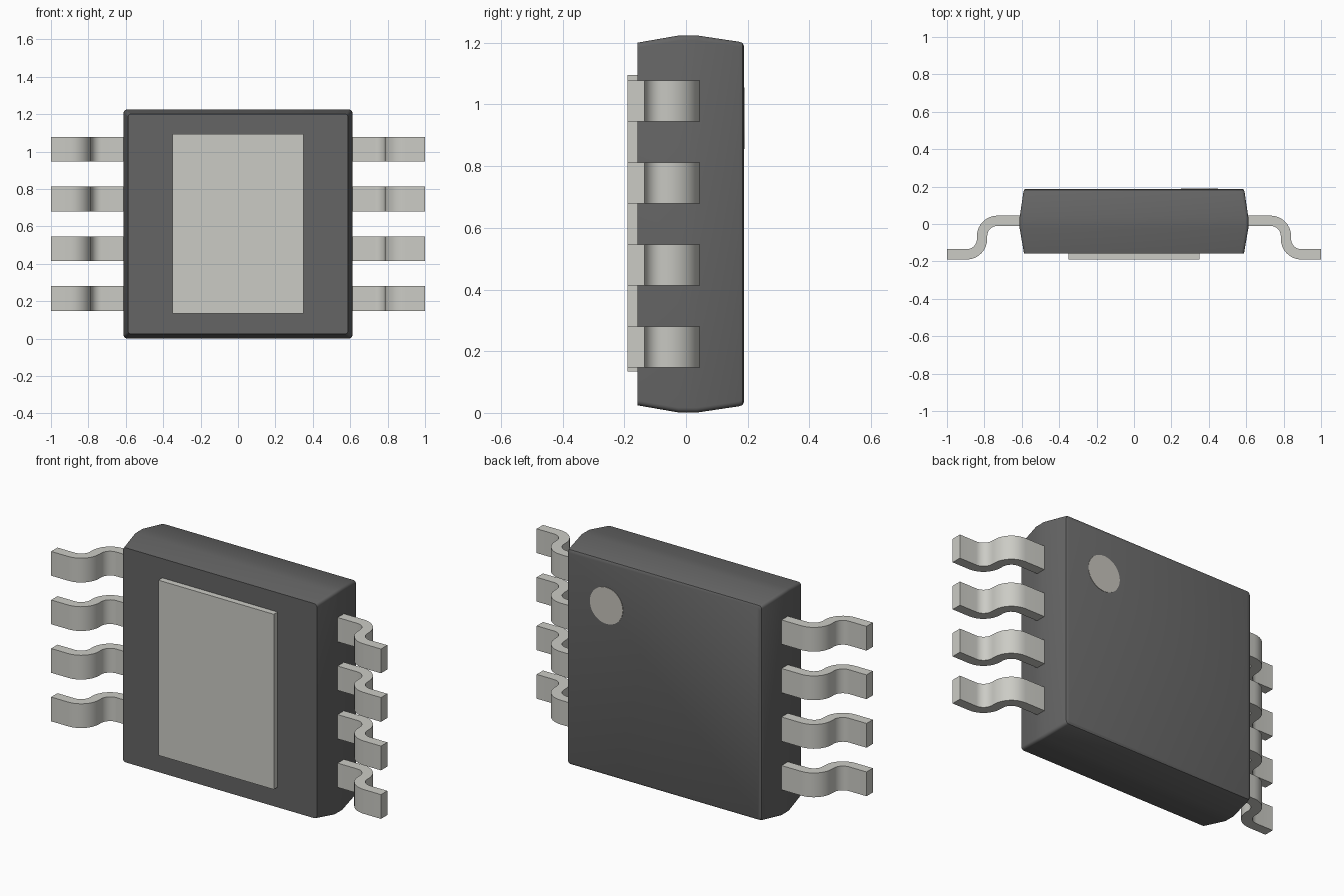
import bpy, bmesh
from math import cos, sin, pi, radians

if "Cube" in bpy.data.objects:
    bpy.data.objects.remove(bpy.data.objects["Cube"])

MID_Z = 0.6125


def material(name, color):
    m = bpy.data.materials.new(name)
    m.diffuse_color = (*color, 1)
    m.use_nodes = True
    m.node_tree.nodes["Principled BSDF"].inputs["Base Color"].default_value = m.diffuse_color
    return m


PLASTIC = material("dark_plastic", (0.13, 0.13, 0.13))
METAL = material("tinned_metal", (0.60, 0.60, 0.56))
MARK = material("mark_paint", (0.57, 0.55, 0.50))


def finish(name, bm, mat, smooth=None):
    bmesh.ops.recalc_face_normals(bm, faces=bm.faces)
    mesh = bpy.data.meshes.new(name)
    bm.to_mesh(mesh)
    bm.free()
    mesh.materials.append(mat)
    ob = bpy.data.objects.new(name, mesh)
    bpy.context.collection.objects.link(ob)
    if smooth:
        bpy.ops.object.select_all(action='DESELECT')
        ob.select_set(True)
        bpy.context.view_layer.objects.active = ob
        bpy.ops.object.shade_smooth_by_angle(angle=radians(smooth))
    return ob


def rounded_square(half, r, steps=4):
    pts = []
    for q, (sx, sz) in enumerate([(1, 1), (-1, 1), (-1, -1), (1, -1)]):
        for i in range(steps + 1):
            a = (q + i / steps) * pi / 2
            pts.append((sx * (half - r) + r * cos(a), sz * (half - r) + r * sin(a)))
    return pts


# Body: square rings stacked from front to back, widest at the parting line
bm = bmesh.new()
rings = []
for y, half in [(-0.157, 0.588), (-0.025, 0.611), (0.035, 0.6115),
                (0.172, 0.591), (0.183, 0.587), (0.188, 0.578)]:
    rings.append([bm.verts.new((x, y, MID_Z + z)) for x, z in rounded_square(half, 0.016)])
for a, b in zip(rings, rings[1:]):
    n = len(a)
    for i in range(n):
        bm.faces.new((a[i], a[(i + 1) % n], b[(i + 1) % n], b[i]))
bm.faces.new(rings[0])
bm.faces.new(rings[-1])
finish("body", bm, PLASTIC, 32)

# Thermal pad on the front face
bm = bmesh.new()
bmesh.ops.create_cube(bm, size=1)
for v in bm.verts:
    v.co = (v.co.x * 0.70, -0.17 + v.co.y * 0.04, 0.615 + v.co.z * 0.96)
finish("thermal_pad", bm, METAL)

# Pin one mark: thin disc on the back face
bm = bmesh.new()
bmesh.ops.create_cone(bm, cap_ends=True, segments=40, radius1=0.1, radius2=0.1, depth=0.01)
for v in bm.verts:
    v.co = (0.35 + v.co.x, 0.185 + v.co.z, 0.955 + v.co.y)
finish("pin_one_mark", bm, MARK, 30)


# Gull-wing leads: S-shaped strip profile, extruded along z and mirrored
def lead_edge(offset, steps=8):
    """One side of the strip, offset outward from its centre line."""
    r = 0.0825
    pts = [(0.57, 0.0175 + offset)]
    for i in range(steps + 1):
        a = pi / 2 * (1 - i / steps)
        pts.append((0.73 + (r + offset) * cos(a), -0.065 + (r + offset) * sin(a)))
    for i in range(steps + 1):
        a = pi + pi / 2 * i / steps
        pts.append((0.895 + (r - offset) * cos(a), -0.08 + (r - offset) * sin(a)))
    pts.append((1.0, -0.1625 + offset))
    return pts


for k in range(4):
    z0 = MID_Z + (k - 1.5) * 0.266 - 0.066
    bm = bmesh.new()
    outer, inner = lead_edge(0.0275), lead_edge(-0.0275)
    rows = [[bm.verts.new((x, y, z)) for x, y in edge]
            for edge, z in [(outer, z0), (outer, z0 + 0.133), (inner, z0 + 0.133), (inner, z0)]]
    for s in range(4):
        a, b = rows[s], rows[(s + 1) % 4]
        for i in range(len(a) - 1):
            bm.faces.new((a[i], a[i + 1], b[i + 1], b[i]))
    for end in (0, -1):
        bm.faces.new([row[end] for row in rows])
    lead = finish(f"lead_pair_{k + 1}", bm, METAL, 30)
    lead.modifiers.new("Mirror", 'MIRROR').use_mirror_merge = False
